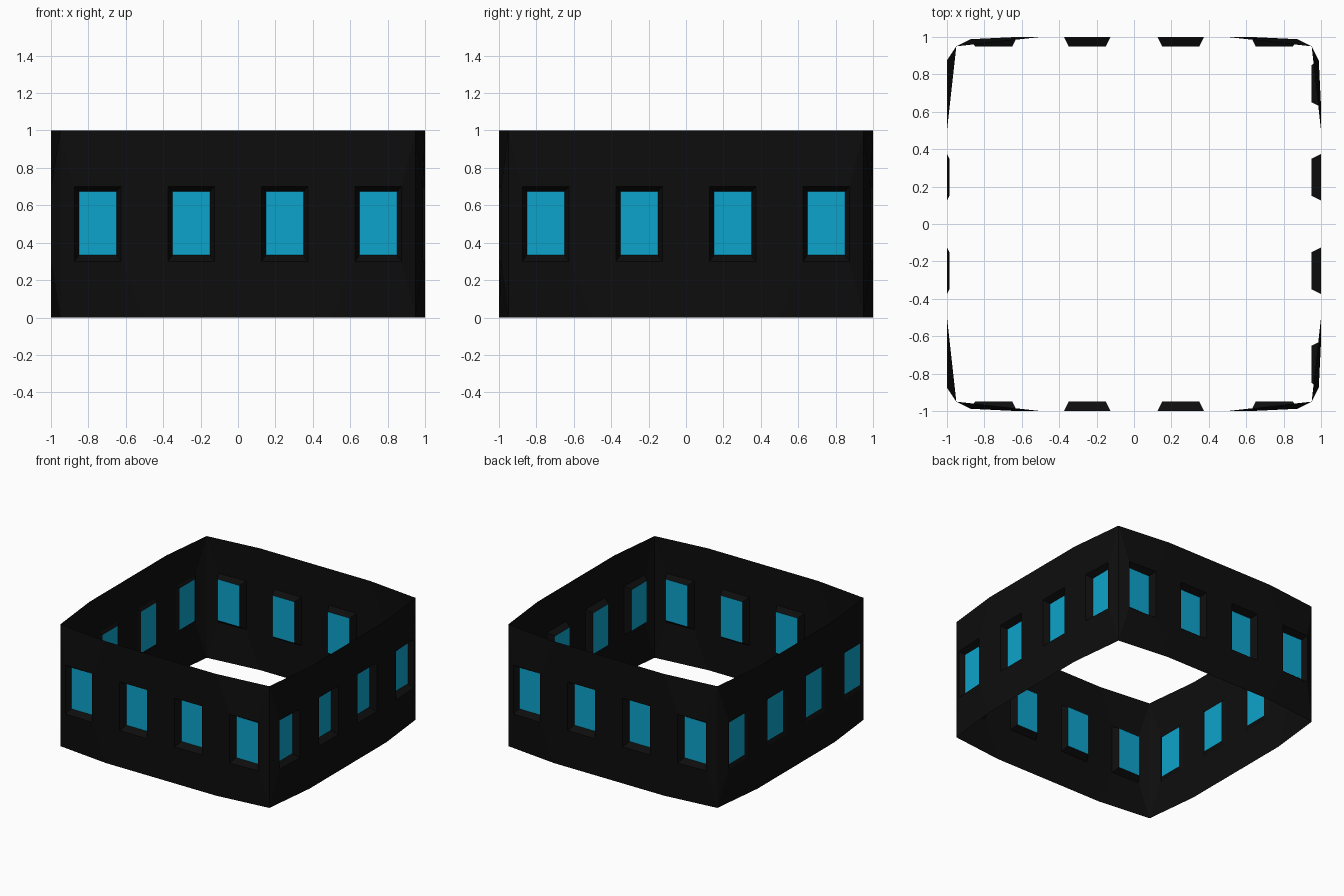
import bpy
import bmesh
import math
from mathutils import Matrix

cube = bpy.data.objects.get("Cube")
if cube:
    bpy.data.objects.remove(cube, do_unlink=True)


def material(name, colour):
    mat = bpy.data.materials.new(name)
    mat.use_nodes = True
    mat.diffuse_color = colour
    bsdf = mat.node_tree.nodes["Principled BSDF"]
    bsdf.inputs["Base Color"].default_value = colour
    bsdf.inputs["Roughness"].default_value = 0.8
    return mat


BLACK = material("wall_black", (0.004, 0.004, 0.004, 1))
BLUE = material("window_blue", (0.004, 0.37, 0.6, 1))

CORNER = 0.95               # the wall bends in to here at both ends
FRAME_Z = (0.3, 0.7)        # outer edge of the window reveal
PANE_Z = (0.333, 0.673)     # window pane


def wall_depth(a):
    return CORNER if abs(a) > 0.9 else 1.0


def build_wall(name, angle, pane_depth, end_depth):
    """Thin wall facing -y with four recessed windows, turned about z."""
    bm = bmesh.new()

    def rectangle(a_range, z_range, depth):
        (a0, a1), (z0, z1) = a_range, z_range
        return [bm.verts.new((a, -depth(a), z))
                for a, z in ((a0, z0), (a1, z0), (a1, z1), (a0, z1))]

    def frame_depth(a):
        return end_depth if abs(a) > 0.8 else 1.0

    edges = (-CORNER, -0.5, 0, 0.5, CORNER)
    for i, centre in enumerate((-0.75, -0.25, 0.25, 0.75)):
        # bay outline, reveal edge and pane, joined by rings of faces
        loops = [
            rectangle(edges[i:i + 2], (0, 1), wall_depth),
            rectangle((centre - 0.125, centre + 0.125), FRAME_Z, frame_depth),
            rectangle((centre - 0.1, centre + 0.1), PANE_Z, lambda a: pane_depth),
        ]
        for outer, inner in zip(loops, loops[1:]):
            for j in range(4):
                k = (j + 1) % 4
                bm.faces.new((outer[j], outer[k], inner[k], inner[j]))
        bm.faces.new(loops[-1]).material_index = 1

    bmesh.ops.remove_doubles(bm, verts=bm.verts, dist=0.0001)
    bm.transform(Matrix.Rotation(angle, 4, "Z"))
    mesh = bpy.data.meshes.new(name)
    bm.to_mesh(mesh)
    bm.free()
    mesh.materials.append(BLACK)
    mesh.materials.append(BLUE)
    bpy.context.collection.objects.link(bpy.data.objects.new(name, mesh))


# Four walls around an open square; the -x side has shallower windows
build_wall("front_wall", 0, 0.95, 0.988)
build_wall("left_wall", math.pi / 2, 0.95, 0.988)
build_wall("back_wall", math.pi, 0.95, 0.988)
build_wall("right_wall", -math.pi / 2, 0.987, 1.0)
